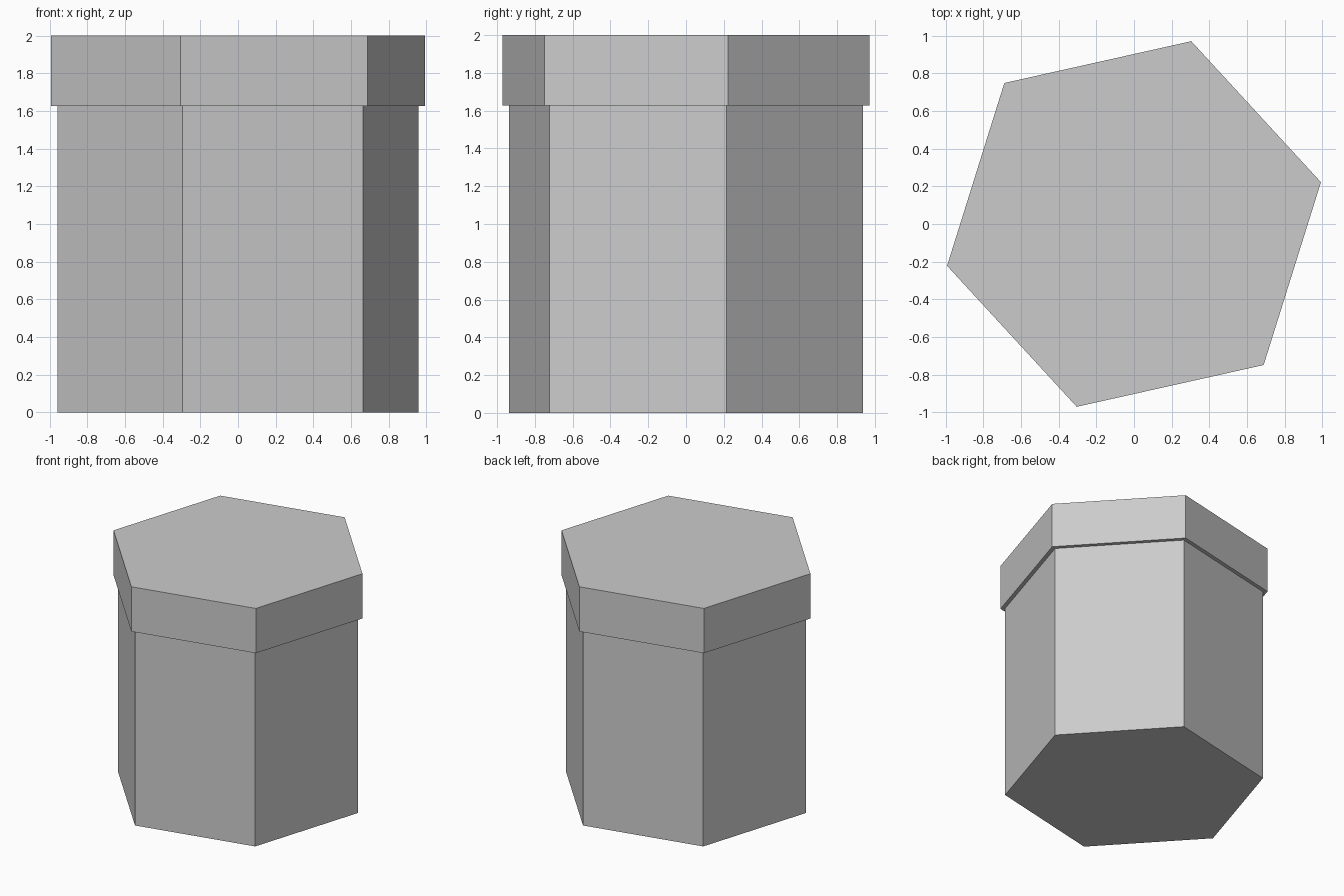
import bpy
from math import radians

cube = bpy.data.objects.get("Cube")
if cube:
    bpy.data.objects.remove(cube, do_unlink=True)

# One plain grey for the whole model
GREY = (0.6, 0.6, 0.6, 1.0)
grey = bpy.data.materials.new("plain grey")
grey.use_nodes = True
grey.diffuse_color = GREY
bsdf = next(n for n in grey.node_tree.nodes if n.type == 'BSDF_PRINCIPLED')
bsdf.inputs["Base Color"].default_value = GREY

TURN = radians(12.6 - 90)  # a cylinder's first corner lies on +y


def hex_prism(name, radius, bottom, top):
    bpy.ops.mesh.primitive_cylinder_add(
        vertices=6, radius=radius, depth=top - bottom,
        location=(0, 0, (bottom + top) / 2), rotation=(0, 0, TURN))
    obj = bpy.context.object
    obj.name = name
    obj.data.materials.append(grey)
    return obj


# Tall body with a slightly wider cap
hex_prism("body", 0.982, 0, 1.627)
hex_prism("cap", 1.017, 1.627, 2)
